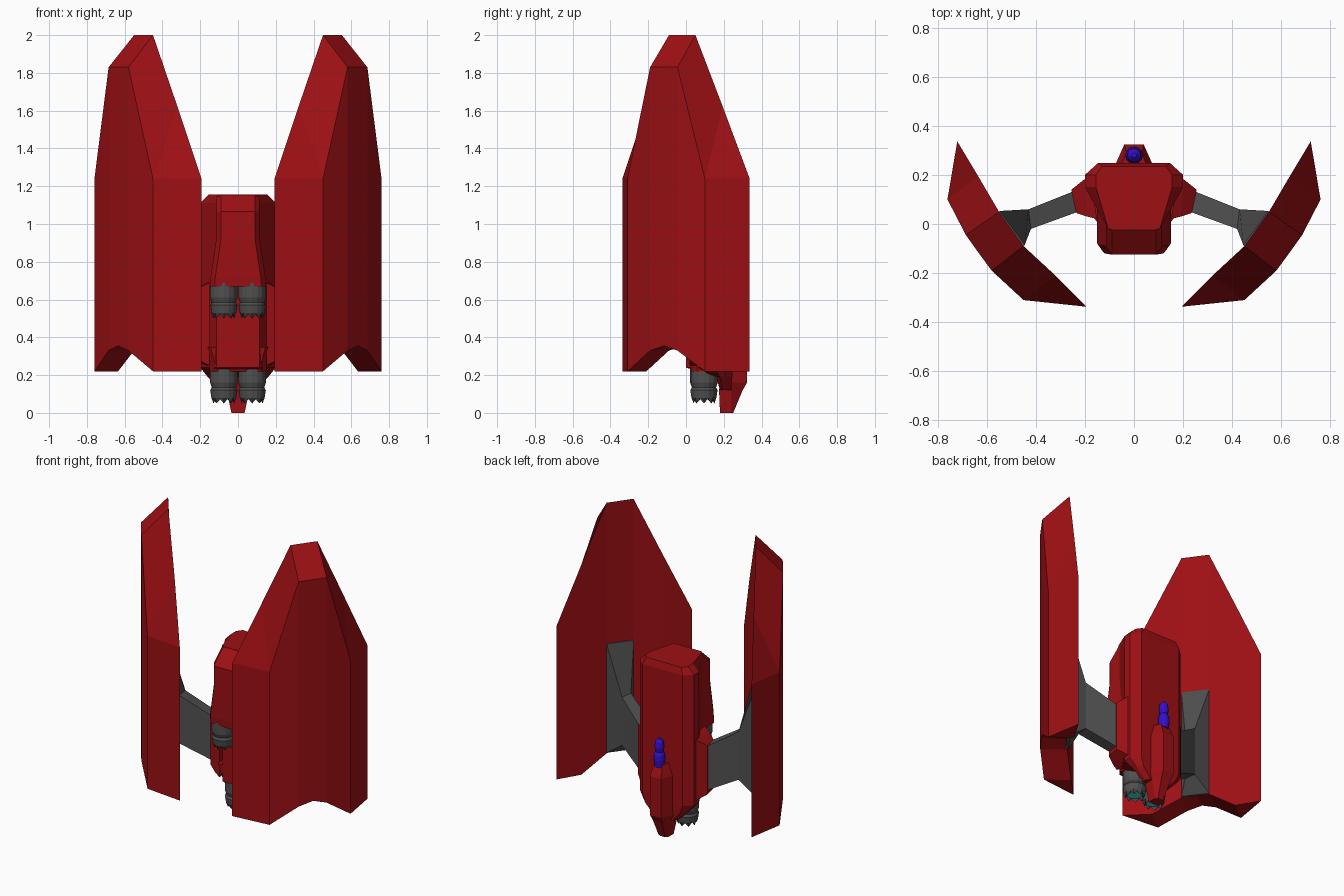
import bpy, bmesh
from math import cos, sin, tau

cube = bpy.data.objects.get("Cube")
if cube:
    bpy.data.objects.remove(cube, do_unlink=True)


def material(name, rgb):
    m = bpy.data.materials.new(name)
    m.use_nodes = True
    m.diffuse_color = (*rgb, 1)
    m.node_tree.nodes["Principled BSDF"].inputs["Base Color"].default_value = (*rgb, 1)
    return m


RED = material("deep red", (0.34, 0.005, 0.007))
GREY = material("strut grey", (0.08, 0.08, 0.08))
BLUE = material("cannon blue", (0.035, 0.005, 0.60))
CYAN = material("engine glow", (0.08, 0.68, 0.72))


def loft(name, rings, mat, caps=True):
    """Skin a row of equal-length point rings."""
    bm = bmesh.new()
    rows = [[bm.verts.new(p) for p in ring] for ring in rings]
    n = len(rows[0])
    for a, b in zip(rows, rows[1:]):
        for i in range(n):
            j = (i + 1) % n
            bm.faces.new((a[i], a[j], b[j], b[i]))
    if caps:
        bm.faces.new(rows[0])
        bm.faces.new(rows[-1])
    bmesh.ops.remove_doubles(bm, verts=bm.verts, dist=0.0005)
    bmesh.ops.recalc_face_normals(bm, faces=bm.faces)
    me = bpy.data.meshes.new(name)
    bm.to_mesh(me)
    bm.free()
    me.materials.append(mat)
    ob = bpy.data.objects.new(name, me)
    bpy.context.collection.objects.link(ob)
    return ob


def lathe(name, profile, centre, mat, n=16, teeth=None):
    """Revolve (radius, z) pairs; ring number 'teeth' gets a zigzag edge."""
    cx, cy, cz = centre
    rings = []
    for k, (r, z) in enumerate(profile):
        rings.append([(cx + r * cos(tau * i / n), cy + r * sin(tau * i / n),
                       cz + z + (0.025 if k == teeth and i % 2 else 0))
                      for i in range(n)])
    return loft(name, rings, mat)


def symmetric(half, z):
    """Close a half outline (x, y) into a ring mirrored across x = 0."""
    return [(x, y, z) for x, y in half] + [(-x, y, z) for x, y in reversed(half)]


# Main hull: upright prism with chamfered top and tucked-in belly
hull = [(0.147, 0.248), (0.2, 0.2), (0.2, 0.15), (0.115, 0.0)]
top = [(0.13, 0.235), (0.155, 0.2), (0.155, 0.15), (0.105, -0.02)]
belly = [(0.13, 0.245), (0.16, 0.21), (0.16, 0.18), (0.08, 0.16)]
keel = [(0.07, 0.24), (0.09, 0.21), (0.09, 0.19), (0.05, 0.18)]
loft("hull", [symmetric(keel, 0.12), symmetric(belly, 0.19), symmetric(hull, 0.24),
              symmetric(hull, 1.11), symmetric(top, 1.155)], RED)


# Engine housings on the front of the hull
def housing(name, levels):
    rings = []
    for z, w, front, back in levels:
        rings.append(symmetric([(w, back), (w, front + 0.035), (w - 0.025, front)], z))
    loft(name, rings, RED)


housing("upper_engine_housing", [(0.67, 0.15, -0.115, 0.06), (0.72, 0.145, -0.12, 0.06),
                                 (0.92, 0.115, -0.125, 0.06), (1.065, 0.115, -0.125, 0.06),
                                 (1.154, 0.115, -0.025, 0.06)])
housing("lower_engine_housing", [(0.22, 0.15, 0.03, 0.18), (0.27, 0.15, 0.01, 0.18),
                                 (0.35, 0.17, 0.0, 0.18)])

# Rear keel fin and its cannon
fin = [(0.0, 0.035, 0.02, 0.18, 0.25), (0.12, 0.06, 0.035, 0.175, 0.3),
       (0.16, 0.075, 0.04, 0.18, 0.323), (0.42, 0.075, 0.04, 0.2, 0.323),
       (0.5, 0.05, 0.03, 0.22, 0.29)]
loft("rear_fin", [symmetric([(w, front), (w, 0.24 + z * 0.01), (tip, back)], z)
                  for z, w, tip, front, back in fin], RED)
lathe("rear_cannon", [(0.03, 0.0), (0.036, 0.05), (0.034, 0.08), (0.024, 0.1),
                      (0.03, 0.13), (0.026, 0.165), (0.01, 0.185)],
      (0, 0.28, 0.48), BLUE, n=12)

# Wing stations, front tip to back tip: outer (x, y), inner (x, y), bottom, outer top, inner top
stations = [((0.193, -0.337), (0.193, -0.337), 0.22, 1.24, 1.24),
            ((0.45, -0.31), (0.32, -0.21), 0.22, 1.24, 1.62),
            ((0.58, -0.19), (0.45, -0.09), 0.33, 1.83, 2.0),
            ((0.635, -0.115), (0.50, -0.02), 0.355, 1.83, 2.0),
            ((0.685, -0.045), (0.55, 0.05), 0.33, 1.83, 2.0),
            ((0.76, 0.10), (0.635, 0.195), 0.22, 1.24, 1.62),
            ((0.72, 0.337), (0.72, 0.337), 0.22, 1.24, 1.24)]

# Strut stations, wing to hull: front (x, y), back (x, y), bottom, top
strut = [((0.46, -0.10), (0.56, 0.04), 0.335, 1.06),
         ((0.445, -0.085), (0.548, 0.053), 0.335, 1.06),
         ((0.42, -0.02), (0.43, 0.06), 0.42, 0.74),
         ((0.20, 0.06), (0.23, 0.14), 0.32, 0.61)]
knob = [((0.15, 0.02), (0.18, 0.19), 0.25, 0.69),
        ((0.19, 0.03), (0.205, 0.18), 0.27, 0.67),
        ((0.235, 0.045), (0.255, 0.14), 0.305, 0.63)]


def beam(name, parts, side, mat):
    rings = []
    for f, b, low, high in parts:
        rings.append([(side * f[0], f[1], low), (side * f[0], f[1], high),
                      (side * b[0], b[1], high), (side * b[0], b[1], low)])
    loft(name, rings, mat)


nozzle = [(0.073, 0.19), (0.073, 0.11), (0.064, 0.085), (0.072, 0.07),
          (0.066, 0.03), (0.055, 0.0), (0.045, 0.025), (0.045, 0.03)]

for side, word in ((1, "left"), (-1, "right")):
    # Tall curved wing
    rings = []
    for (ox, oy), (ix, iy), low, out_top, in_top in stations:
        rings.append([(side * ox, oy, low), (side * ox, oy, out_top),
                      (side * ix, iy, in_top), (side * ix, iy, low)])
    loft(word + "_wing", rings, RED, caps=False)

    # Strut and the collar that holds it
    beam(word + "_strut", strut, side, GREY)
    beam(word + "_strut_collar", knob, side, RED)

    # Engines with toothed nozzles and glowing cores
    for level, y, z in (("upper", -0.045, 0.5), ("lower", 0.095, 0.05)):
        spot = (side * 0.075, y, z)
        lathe(f"{word}_{level}_engine", nozzle, spot, GREY, teeth=5)
        lathe(f"{word}_{level}_engine_glow", [(0.045, 0.022), (0.045, 0.029)], spot, CYAN)
